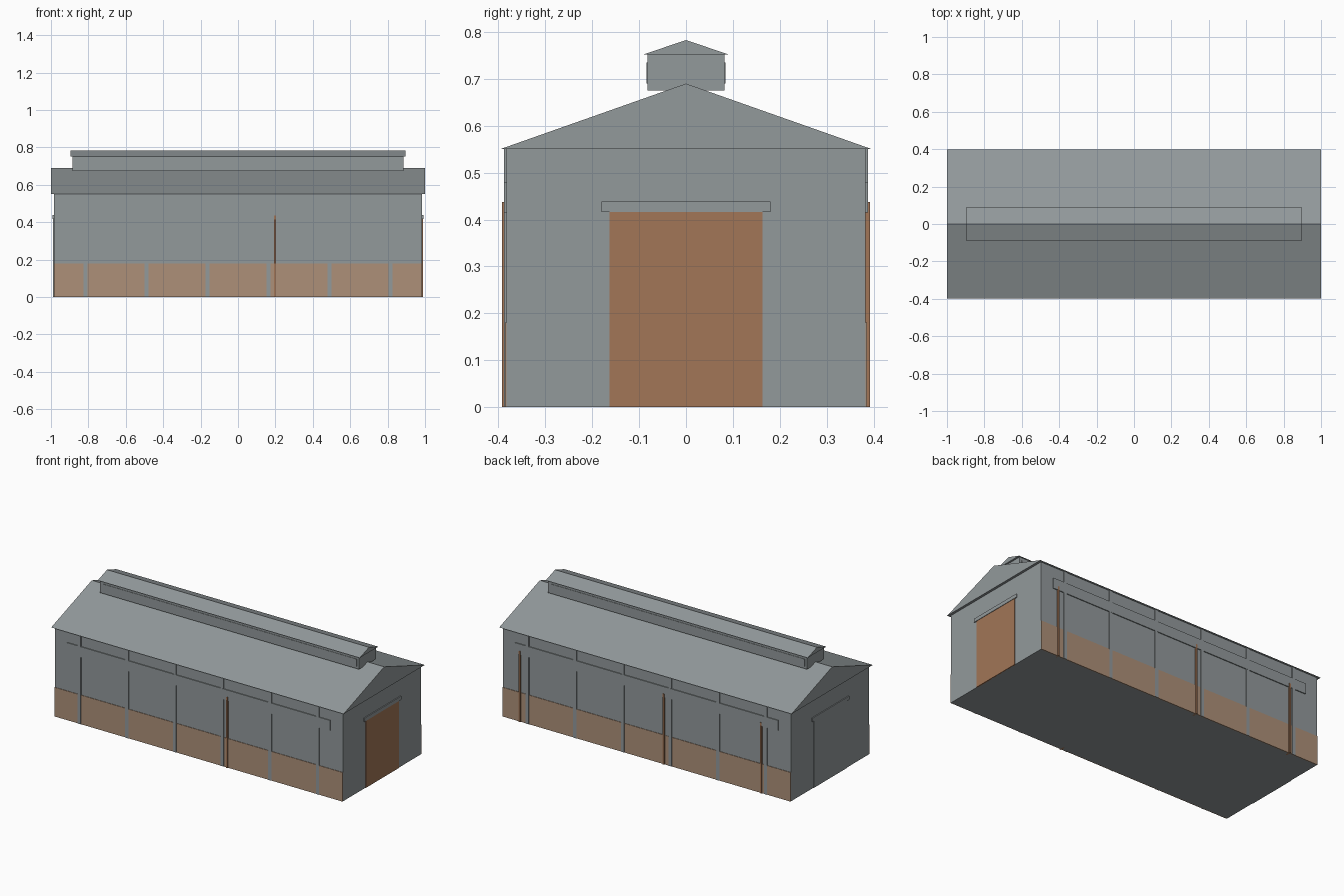
import bpy
import bmesh

cube = bpy.data.objects.get("Cube")
if cube:
    bpy.data.objects.remove(cube, do_unlink=True)


def make_material(name, colour):
    mat = bpy.data.materials.new(name)
    mat.use_nodes = True
    mat.diffuse_color = (*colour, 1)
    mat.node_tree.nodes["Principled BSDF"].inputs["Base Color"].default_value = (*colour, 1)
    return mat


GREY = make_material("grey cladding", (0.29, 0.32, 0.33))
TAN = make_material("tan base panel", (0.42, 0.28, 0.19))
BROWN = make_material("brown door", (0.36, 0.18, 0.095))


def finish(name, bm, mat):
    bmesh.ops.recalc_face_normals(bm, faces=bm.faces)
    mesh = bpy.data.meshes.new(name)
    bm.to_mesh(mesh)
    bm.free()
    mesh.materials.append(mat)
    obj = bpy.data.objects.new(name, mesh)
    bpy.context.collection.objects.link(obj)
    return obj


def extrude_profile(name, profile, half_length, mat):
    """Extrude a (y, z) outline along x, centred on the origin."""
    bm = bmesh.new()
    face = bm.faces.new([bm.verts.new((-half_length, y, z)) for y, z in profile])
    result = bmesh.ops.extrude_face_region(bm, geom=[face])
    moved = [v for v in result["geom"] if isinstance(v, bmesh.types.BMVert)]
    bmesh.ops.translate(bm, verts=moved, vec=(2 * half_length, 0, 0))
    # the source face survives the extrusion only on some versions
    if len(bm.faces) < len(profile) + 2:
        bmesh.ops.holes_fill(bm, edges=bm.edges, sides=0)
    return finish(name, bm, mat)


def box(name, x, y, z, mat):
    bm = bmesh.new()
    bmesh.ops.create_cube(bm, size=1)
    for v in bm.verts:
        v.co = [(r[0] + r[1]) / 2 + c * (r[1] - r[0]) for r, c in zip((x, y, z), v.co)]
    return finish(name, bm, mat)


def span(side, inner, outer):
    return tuple(sorted((side * inner, side * outer)))


WALL_X, WALL_Y, EAVE = 0.985, 0.383, 0.55

# Main hall and gabled roof
box("hall_walls", (-WALL_X, WALL_X), (-WALL_Y, WALL_Y), (0, EAVE), GREY)
extrude_profile("main_roof", [(-0.397, EAVE), (0.397, EAVE), (0, 0.69)], 1, GREY)

# Ridge ventilator
box("ridge_vent_walls", (-0.885, 0.885), (-0.082, 0.082), (0.675, 0.752), GREY)
extrude_profile("ridge_vent_roof", [(-0.091, 0.752), (0.091, 0.752), (0, 0.783)], 0.896, GREY)

# Long sides: base panel, window band, pilasters and vent slats
for side, label in ((-1, "front"), (1, "back")):
    box(label + "_base_panel", (-WALL_X, WALL_X), span(side, 0.38, 0.386), (0, 0.18), TAN)
    box(label + "_window_band", (-0.9, 0.9), span(side, 0.38, 0.3885), (0.415, 0.48), GREY)
    box(label + "_vent_slat", (-0.87, 0.87), span(side, 0.08, 0.0845), (0.69, 0.735), GREY)
    for i in range(6):
        x = -0.815 + i * 0.326
        box(f"{label}_pilaster_{i + 1}", (x - 0.011, x + 0.011),
            span(side, 0.38, 0.388), (0, EAVE), GREY)

# Narrow side doors seen edge-on
for side, x in ((-1, 0.197), (1, 0.865), (1, -0.12), (1, -0.785)):
    box("side_door", (x - 0.005, x + 0.005), span(side, 0.36, 0.392), (0, 0.437), BROWN)

# Large end doors with lintels
for side, label, mat in ((1, "right", BROWN), (-1, "left", GREY)):
    box(label + "_end_door", span(side, 0.98, 0.988), (-0.163, 0.163), (0, 0.416), mat)
    box(label + "_door_lintel", span(side, 0.98, 0.991), (-0.18, 0.18), (0.416, 0.438), GREY)
